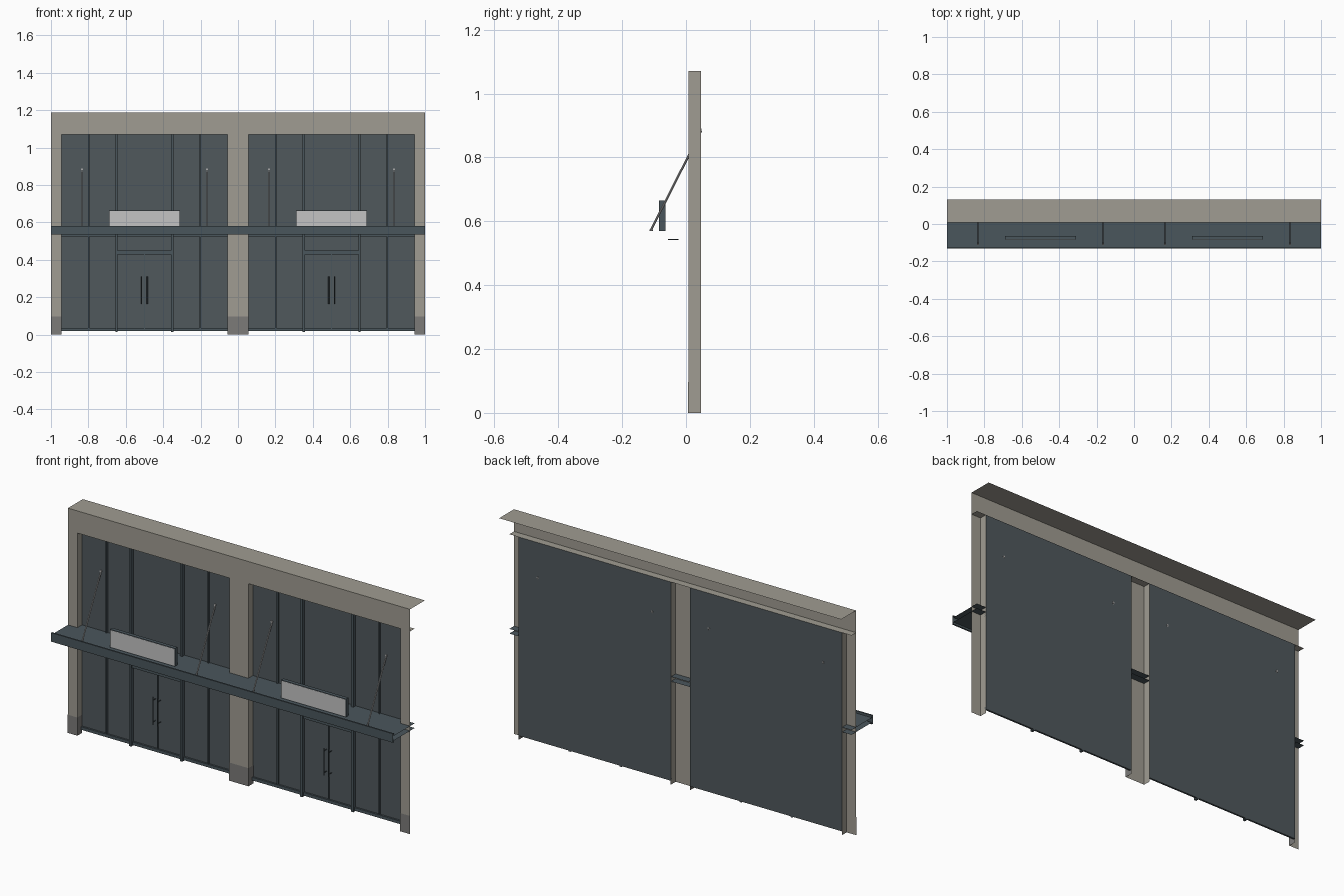
import bpy, bmesh, math
from mathutils import Vector

if "Cube" in bpy.data.objects:
    bpy.data.objects.remove(bpy.data.objects["Cube"])


def material(name, rgb):
    m = bpy.data.materials.new(name)
    lin = [((c / 255 + 0.055) / 1.055) ** 2.4 for c in rgb]
    m.diffuse_color = (*lin, 1)
    m.use_nodes = True
    m.node_tree.nodes["Principled BSDF"].inputs["Base Color"].default_value = m.diffuse_color
    return m


STONE = material("warm stone", (160, 156, 146))
PLINTH = material("grey plinth", (124, 123, 121))
GLASS = material("dark glass", (80, 88, 92))
FRAME = material("slate metal", (74, 86, 92))
SIGN = material("pale sign", (196, 196, 196))
STEEL = material("steel", (168, 168, 168))


def finish(name, bm, mat):
    me = bpy.data.meshes.new(name)
    bm.to_mesh(me)
    bm.free()
    me.materials.append(mat)
    ob = bpy.data.objects.new(name, me)
    bpy.context.collection.objects.link(ob)
    return ob


def box(name, x, y, z, mat):
    """Box from (low, high) ranges."""
    bm = bmesh.new()
    bmesh.ops.create_cube(bm, size=1)
    for v in bm.verts:
        v.co = [r[0] if c < 0 else r[1] for r, c in zip((x, y, z), v.co)]
    return finish(name, bm, mat)


def strip(name, profile, x0, x1, mat):
    """Open sheet: a (y, z) profile swept along x."""
    bm = bmesh.new()
    rows = [[bm.verts.new((x, y, z)) for y, z in profile] for x in (x0, x1)]
    for i in range(len(profile) - 1):
        bm.faces.new((rows[0][i], rows[1][i], rows[1][i + 1], rows[0][i + 1]))
    return finish(name, bm, mat)


def upright(name, plan, z0, z1, mat):
    """Open sheet: an (x, y) plan line raised along z."""
    bm = bmesh.new()
    rows = [[bm.verts.new((x, y, z)) for x, y in plan] for z in (z0, z1)]
    for i in range(len(plan) - 1):
        bm.faces.new((rows[0][i], rows[0][i + 1], rows[1][i + 1], rows[1][i]))
    return finish(name, bm, mat)


def rod(name, a, b, r, mat, sides=8):
    a, b = Vector(a), Vector(b)
    bm = bmesh.new()
    bmesh.ops.create_cone(bm, cap_ends=True, segments=sides, radius1=r,
                          radius2=r, depth=(b - a).length)
    rot = (b - a).to_track_quat('Z', 'Y').to_matrix()
    for v in bm.verts:
        v.co = rot @ v.co + (a + b) / 2
    return finish(name, bm, mat)


YF, YB = 0.008, 0.047          # wall face and glazing plane
TOP, HEAD = 1.187, 1.07        # parapet top and opening head
COL, END = 0.055, 0.945        # opening edges in each bay

# Stone fascia: opening soffit, front face and roof return
strip("stone_fascia", [(YB, HEAD), (YF, HEAD), (YF, TOP), (0.132, TOP)], -1, 1, STONE)

# Columns and their slightly proud plinths
e = 0.0015
columns = {
    "left": [(-1, YF), (-END, YF), (-END, YB)],
    "middle": [(-COL, YB), (-COL, YF), (COL, YF), (COL, YB)],
    "right": [(END, YB), (END, YF), (1, YF)],
}
plinths = {
    "left": [(-1, YF - e), (-END + e, YF - e), (-END + e, YB)],
    "middle": [(-COL - e, YB), (-COL - e, YF - e), (COL + e, YF - e), (COL + e, YB)],
    "right": [(END - e, YB), (END - e, YF - e), (1, YF - e)],
}
for side in columns:
    upright(side + "_column", columns[side], 0, HEAD, STONE)
    upright(side + "_plinth", plinths[side], 0, 0.096, PLINTH)

# Canopy: soffit, channel-shaped fascia and top deck, running back to the glass
strip("canopy", [(YB, 0.545), (-0.124, 0.545), (-0.124, 0.535), (-0.132, 0.535),
                 (-0.132, 0.582), (-0.124, 0.582), (-0.124, 0.57), (YB, 0.57)],
      -1, 1, FRAME)

for bay, cx in (("left", -0.5), ("right", 0.5)):
    n = bay + "_"
    # Glazing sheet
    upright(n + "glazing", [(cx - 0.445, YB), (cx + 0.445, YB)], 0.02, HEAD, GLASS)

    # Sill, header under the canopy and door transom
    yb = YB - 0.0005
    box(n + "sill", (cx - 0.445, cx + 0.445), (0.037, yb), (0.02, 0.036), FRAME)
    box(n + "header", (cx - 0.445, cx + 0.445), (0.037, yb), (0.525, 0.545), FRAME)
    box(n + "door_transom", (cx - 0.15, cx + 0.15), (0.035, yb), (0.428, 0.449), FRAME)

    # Mullions, deeper door jambs and the door meeting stile
    for s in (-1, 1):
        mx, jx = cx + s * 0.298, cx + s * 0.149
        box(n + "mullion", (mx - 0.004, mx + 0.004), (0.038, yb), (0.02, HEAD), FRAME)
        box(n + "door_jamb", (jx - 0.006, jx + 0.006), (0.027, yb), (0.015, HEAD), FRAME)
        # Door pull bars with standoffs
        hx = cx + s * 0.015
        rod(n + "door_handle", (hx, 0.025, 0.165), (hx, 0.025, 0.31), 0.003, FRAME)
        for z in (0.18, 0.295):
            rod(n + "handle_standoff", (hx, 0.025, z), (hx, yb, z), 0.002, FRAME, 6)
        # Canopy tie rods with end fixings
        rx = cx + s * 0.334
        rod(n + "tie_rod", (rx, -0.111, 0.57), (rx, YB + 0.001, 0.884), 0.0035, STEEL)
        rod(n + "rod_wall_fixing", (rx, 0.043, 0.884), (rx, YB + 0.002, 0.884), 0.006, STEEL)
        rod(n + "rod_deck_fixing", (rx, -0.109, 0.57), (rx, -0.109, 0.574), 0.006, STEEL)
    box(n + "door_stile", (cx - 0.003, cx + 0.003), (0.041, yb), (0.036, 0.428), FRAME)

    # Sign box on the canopy with a pale front plate
    box(n + "sign_box", (cx - 0.19, cx + 0.19), (-0.084, -0.064), (0.57, 0.665), FRAME)
    box(n + "sign_face", (cx - 0.187, cx + 0.187), (-0.085, -0.083), (0.572, 0.662), SIGN)

    # Downlights under the canopy
    for dx in (-0.3, 0, 0.3):
        rod(n + "downlight", (cx + dx, -0.04, 0.541), (cx + dx, -0.04, 0.545), 0.016, FRAME, 16)
